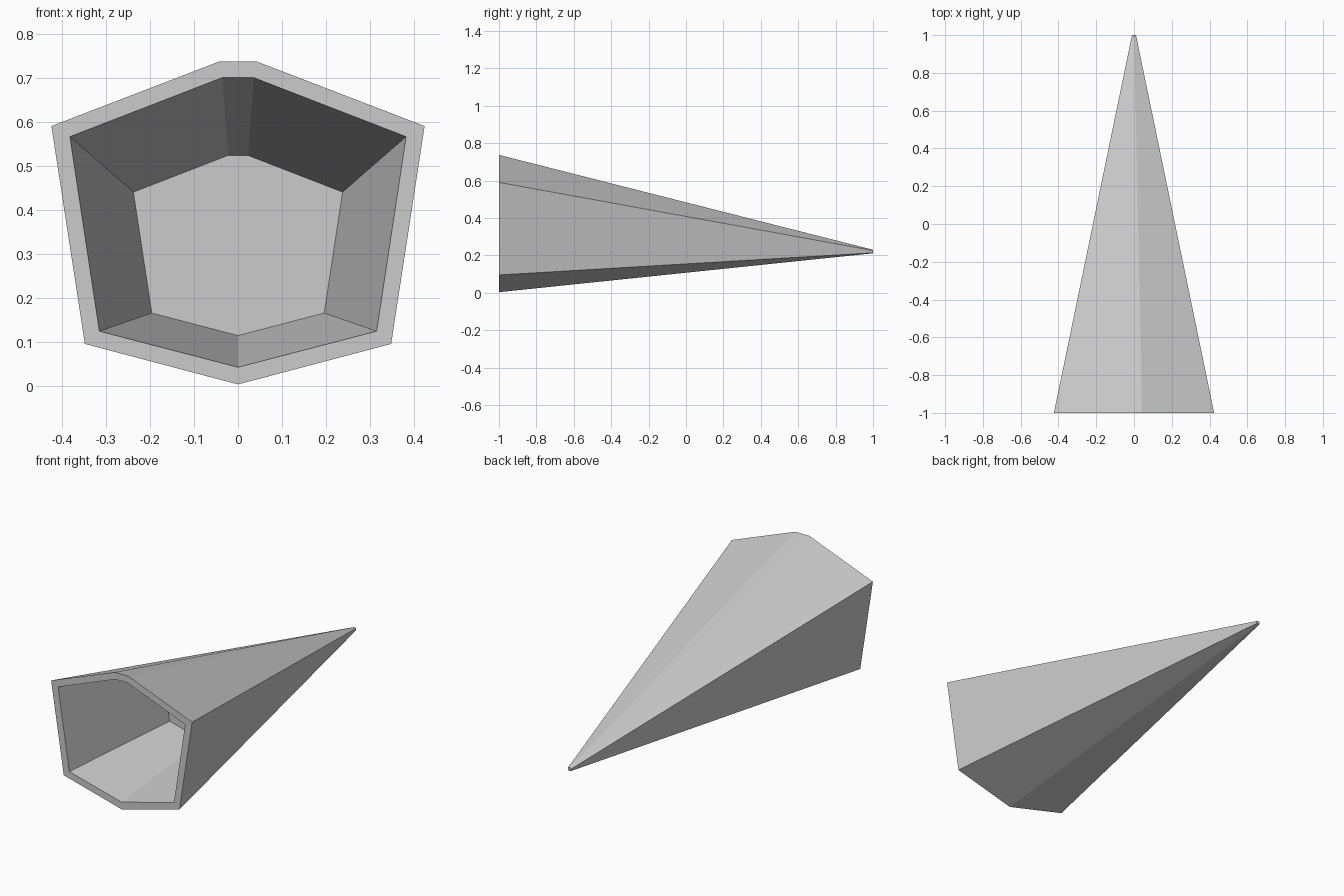
import bpy
import bmesh

if "Cube" in bpy.data.objects:
    bpy.data.objects.remove(bpy.data.objects["Cube"])

# Right half of each seven-sided section, top to bottom (x, z)
OUTER = [(0.042, 0.737), (0.424, 0.590), (0.348, 0.095), (0.0, 0.003)]
INNER = [(0.036, 0.700), (0.382, 0.566), (0.315, 0.124), (0.0, 0.042)]


def ring(bm, half, y, scale=1.0, lift=0.0):
    """Mirror a half section into a closed loop, shrunk and lifted, at depth y."""
    loop = half + [(-x, z) for x, z in reversed(half[:-1])]
    return [bm.verts.new((x * scale, y, z * scale + lift)) for x, z in loop]


def bridge(bm, a, b):
    for i in range(len(a)):
        j = (i + 1) % len(a)
        bm.faces.new((a[i], a[j], b[j], b[i]))


bm = bmesh.new()
tip = ring(bm, OUTER, 1.0, 0.025, 0.211)
rim_outer = ring(bm, OUTER, -1.0)
rim_inner = ring(bm, INNER, -1.0)
floor = ring(bm, INNER, -0.308, 0.622, 0.088)

# Tapered outside, rim and recessed cavity, closed at both ends
bm.faces.new(tip)
bridge(bm, tip, rim_outer)
bridge(bm, rim_outer, rim_inner)
bridge(bm, rim_inner, floor)
bm.faces.new(floor)
bmesh.ops.recalc_face_normals(bm, faces=bm.faces[:])

mesh = bpy.data.meshes.new("hollow_spike")
bm.to_mesh(mesh)
bm.free()
spike = bpy.data.objects.new("hollow_spike", mesh)
bpy.context.collection.objects.link(spike)

# Plain light grey
grey = bpy.data.materials.new("light_grey")
grey.diffuse_color = (0.6, 0.6, 0.6, 1.0)
grey.use_nodes = True
grey.node_tree.nodes["Principled BSDF"].inputs["Base Color"].default_value = grey.diffuse_color
mesh.materials.append(grey)
